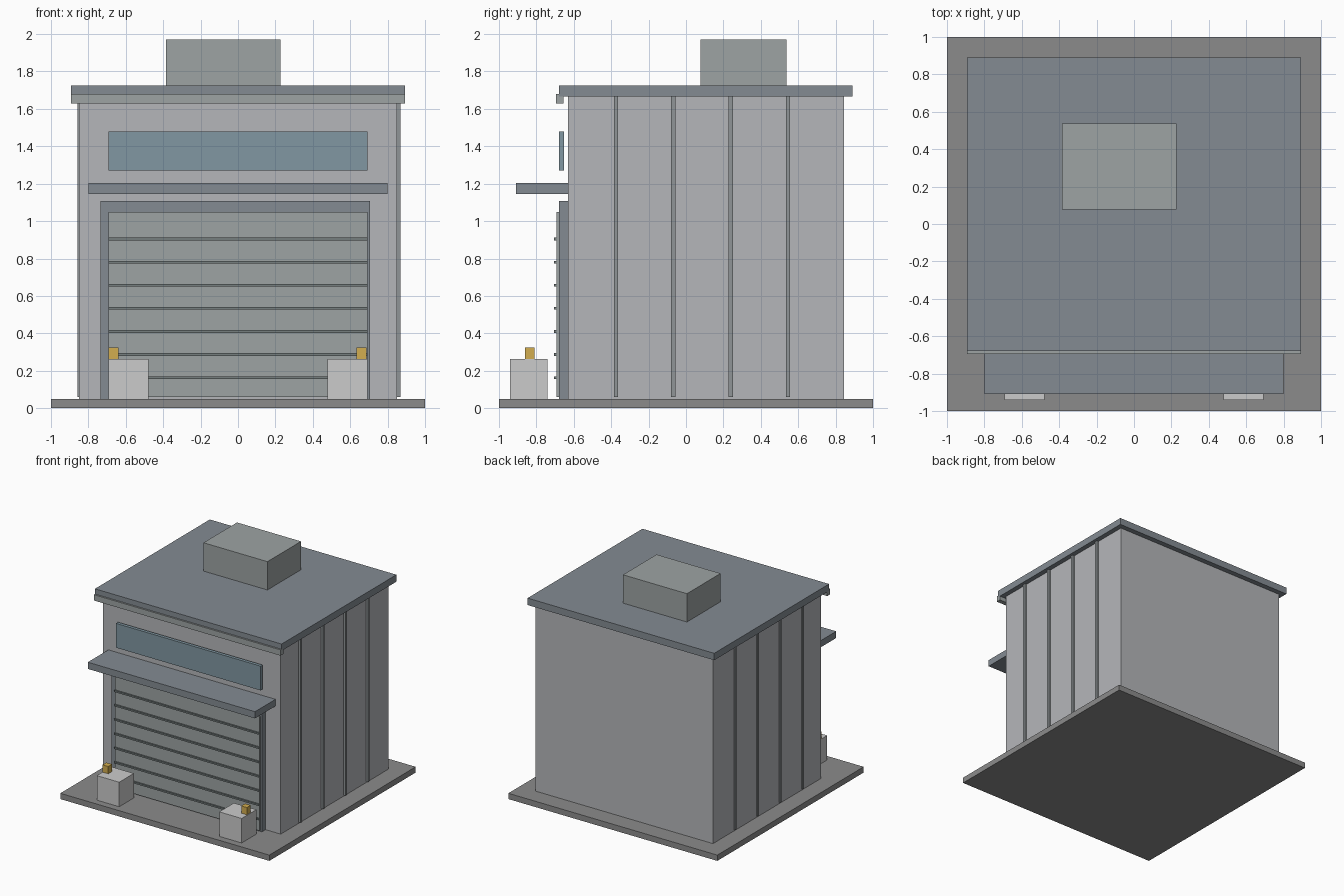
import bpy

if "Cube" in bpy.data.objects:
    bpy.data.objects.remove(bpy.data.objects["Cube"])


def material(name, rgb):
    m = bpy.data.materials.new(name)
    m.diffuse_color = (*rgb, 1)
    m.use_nodes = True
    m.node_tree.nodes["Principled BSDF"].inputs["Base Color"].default_value = m.diffuse_color
    return m


CONCRETE = material("concrete", (0.26, 0.26, 0.26))
WALL = material("wall", (0.46, 0.47, 0.49))
TRIM = material("trim", (0.23, 0.26, 0.29))
METAL = material("metal", (0.34, 0.37, 0.37))
RIB = material("rib", (0.28, 0.30, 0.31))
SLAT = material("slat", (0.18, 0.21, 0.21))
GLASS = material("glass", (0.22, 0.31, 0.36))
BLOCK = material("block", (0.57, 0.57, 0.55))
YELLOW = material("yellow", (0.65, 0.42, 0.08))


def box(name, x, y, z, mat):
    """Box spanning the (min, max) pairs x, y, z."""
    bpy.ops.mesh.primitive_cube_add(size=1, location=[(a + b) / 2 for a, b in (x, y, z)])
    ob = bpy.context.object
    ob.name = name
    ob.scale = [b - a for a, b in (x, y, z)]
    bpy.ops.object.transform_apply(location=False, rotation=False, scale=True)
    ob.data.materials.append(mat)
    return ob


# Ground slab, walls and roof
box("base_slab", (-1, 1), (-1, 1), (0, 0.05), CONCRETE)
box("building_body", (-0.85, 0.85), (-0.63, 0.845), (0.05, 1.665), WALL)
box("roof_slab", (-0.893, 0.893), (-0.68, 0.89), (1.665, 1.725), TRIM)
box("roof_fascia", (-0.893, 0.893), (-0.695, -0.655), (1.63, 1.68), METAL)
box("roof_unit", (-0.385, 0.227), (0.078, 0.537), (1.725, 1.97), METAL)

# Vertical ribs on both side walls
for i in range(4):
    y = -0.375 + 0.307 * i
    box("left_wall_rib", (-0.858, -0.84), (y - 0.011, y + 0.011), (0.06, 1.665), RIB)
    box("right_wall_rib", (0.84, 0.868), (y - 0.011, y + 0.011), (0.06, 1.665), RIB)

# Front window and awning
box("front_window", (-0.693, 0.693), (-0.68, -0.652), (1.27, 1.48), GLASS)
box("awning", (-0.8, 0.8), (-0.91, -0.63), (1.145, 1.203), TRIM)

# Door frame
box("left_door_jamb", (-0.735, -0.675), (-0.68, -0.63), (0.05, 1.108), TRIM)
box("right_door_jamb", (0.646, 0.706), (-0.68, -0.63), (0.05, 1.108), TRIM)
box("door_lintel", (-0.735, 0.706), (-0.68, -0.63), (1.048, 1.108), TRIM)

# Roller door with horizontal slats
box("roller_door", (-0.693, 0.693), (-0.693, -0.655), (0.06, 1.048), METAL)
for i in range(7):
    z = 0.163 + 0.1235 * i
    box("door_slat", (-0.693, 0.693), (-0.706, -0.69), (z - 0.007, z + 0.007), SLAT)

# Guard blocks with yellow markers
for side, x, cap in (("left", (-0.693, -0.479), (-0.693, -0.639)),
                     ("right", (0.479, 0.693), (0.634, 0.688))):
    box(side + "_guard_block", x, (-0.94, -0.74), (0.05, 0.262), BLOCK)
    box(side + "_marker", cap, (-0.861, -0.81), (0.262, 0.325), YELLOW)
